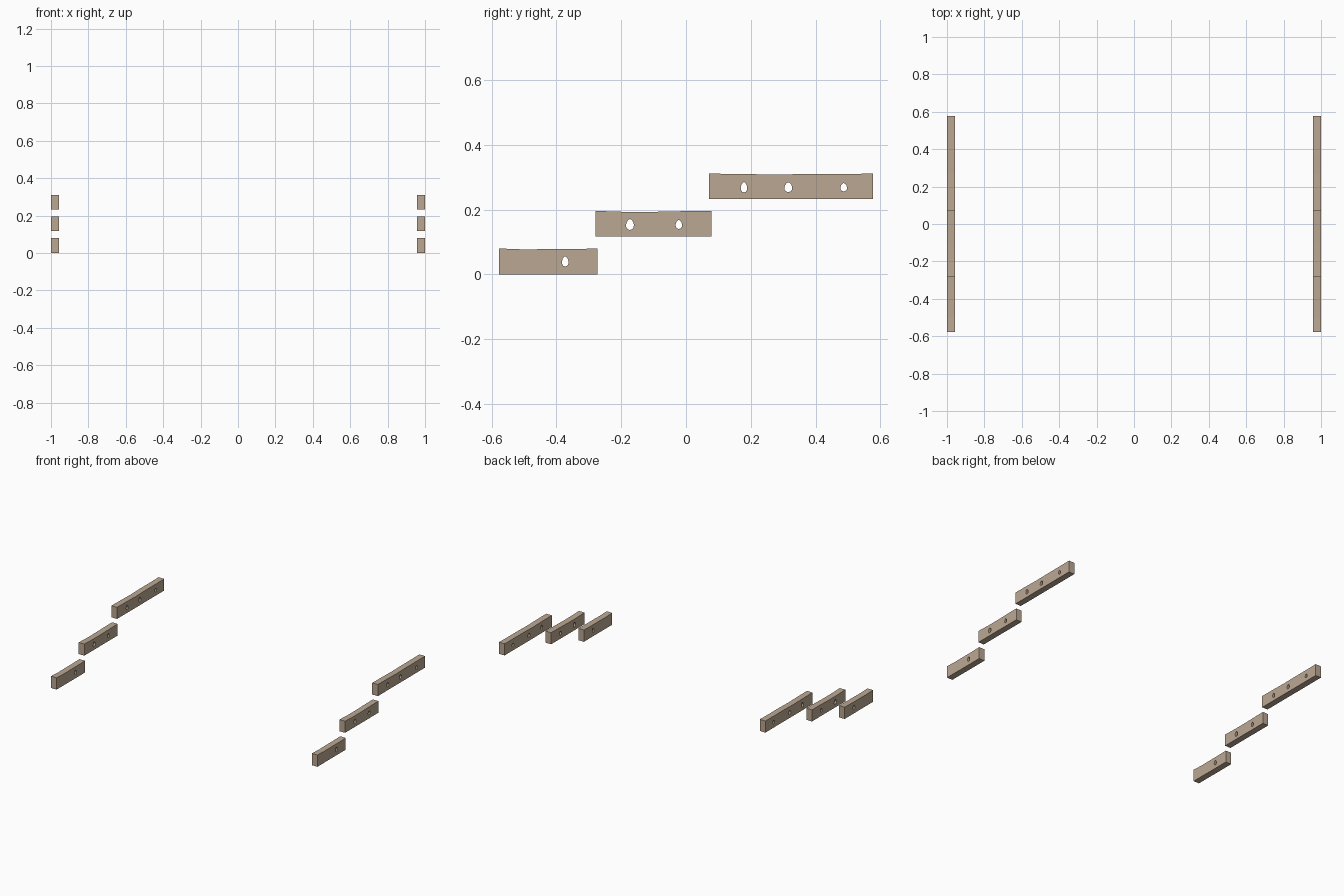
import bpy, bmesh, math
from mathutils import Matrix

if "Cube" in bpy.data.objects:
    bpy.data.objects.remove(bpy.data.objects["Cube"])

WIDTH = 0.042
wood = bpy.data.materials.new("wood")
wood.diffuse_color = (0.5, 0.39, 0.29, 1)
wood.use_nodes = True
wood.node_tree.nodes["Principled BSDF"].inputs["Base Color"].default_value = wood.diffuse_color


def add_loop(curve, pts):
    s = curve.splines.new('POLY')
    s.points.add(len(pts) - 1)
    for p, (u, v) in zip(s.points, pts):
        p.co = (u, v, 0, 1)
    s.use_cyclic_u = True


def egg(y, z, ry, rz, n=12):
    # Irregular peg hole, narrower at the top
    angles = [2 * math.pi * i / n for i in range(n)]
    return [(y + ry * math.cos(a) * (1 - 0.2 * math.sin(a)), z + rz * math.sin(a))
            for a in angles]


def beam_mesh(name, y0, y1, z0, z1, dips, holes):
    # Side profile with a slightly worn top edge and holes, extruded across x
    curve = bpy.data.curves.new(name, 'CURVE')
    curve.dimensions = '2D'
    curve.fill_mode = 'BOTH'
    curve.extrude = WIDTH / 2
    n = len(dips) + 1
    top = [(y1 + (y0 - y1) * (i + 1) / n, z1 - d) for i, d in enumerate(reversed(dips))]
    add_loop(curve, [(y0, z0), (y1, z0), (y1, z1)] + top + [(y0, z1)])
    for h in holes:
        add_loop(curve, egg(*h))
    tmp = bpy.data.objects.new(name, curve)
    bpy.context.collection.objects.link(tmp)
    dg = bpy.context.evaluated_depsgraph_get()
    mesh = bpy.data.meshes.new_from_object(tmp.evaluated_get(dg))
    bpy.data.objects.remove(tmp)
    # Stand the profile up: local x -> y, y -> z, z -> x
    mesh.transform(Matrix(((0, 0, 1, 0), (1, 0, 0, 0), (0, 1, 0, 0), (0, 0, 0, 1))))
    bm = bmesh.new()
    bm.from_mesh(mesh)
    bmesh.ops.remove_doubles(bm, verts=bm.verts, dist=1e-5)
    bmesh.ops.recalc_face_normals(bm, faces=bm.faces)
    for f in bm.faces:
        f.smooth = False
    bm.to_mesh(mesh)
    bm.free()
    mesh.name = name
    mesh.materials.clear()
    mesh.materials.append(wood)
    return mesh


# Three stepped beams, low front to high back
beams = [
    ("lower_stringer", -0.577, -0.273, 0.0, 0.080, (0.003, 0.002, 0.002),
     [(-0.373, 0.040, 0.010, 0.016)]),
    ("middle_stringer", -0.280, 0.078, 0.117, 0.196, (0.003, 0.003, 0.001),
     [(-0.173, 0.154, 0.012, 0.017), (-0.022, 0.154, 0.010, 0.014)]),
    ("upper_stringer", 0.071, 0.577, 0.232, 0.311, (0.001, 0.003, 0.001, 0.001),
     [(0.179, 0.269, 0.010, 0.016), (0.316, 0.269, 0.012, 0.015),
      (0.487, 0.269, 0.010, 0.013)]),
]
# Same set on both sides
for args in beams:
    mesh = beam_mesh(*args)
    for side, sx in (("left", -1), ("right", 1)):
        ob = bpy.data.objects.new(f"{args[0]}_{side}", mesh)
        ob.location.x = sx * (1 - WIDTH / 2)
        bpy.context.collection.objects.link(ob)
